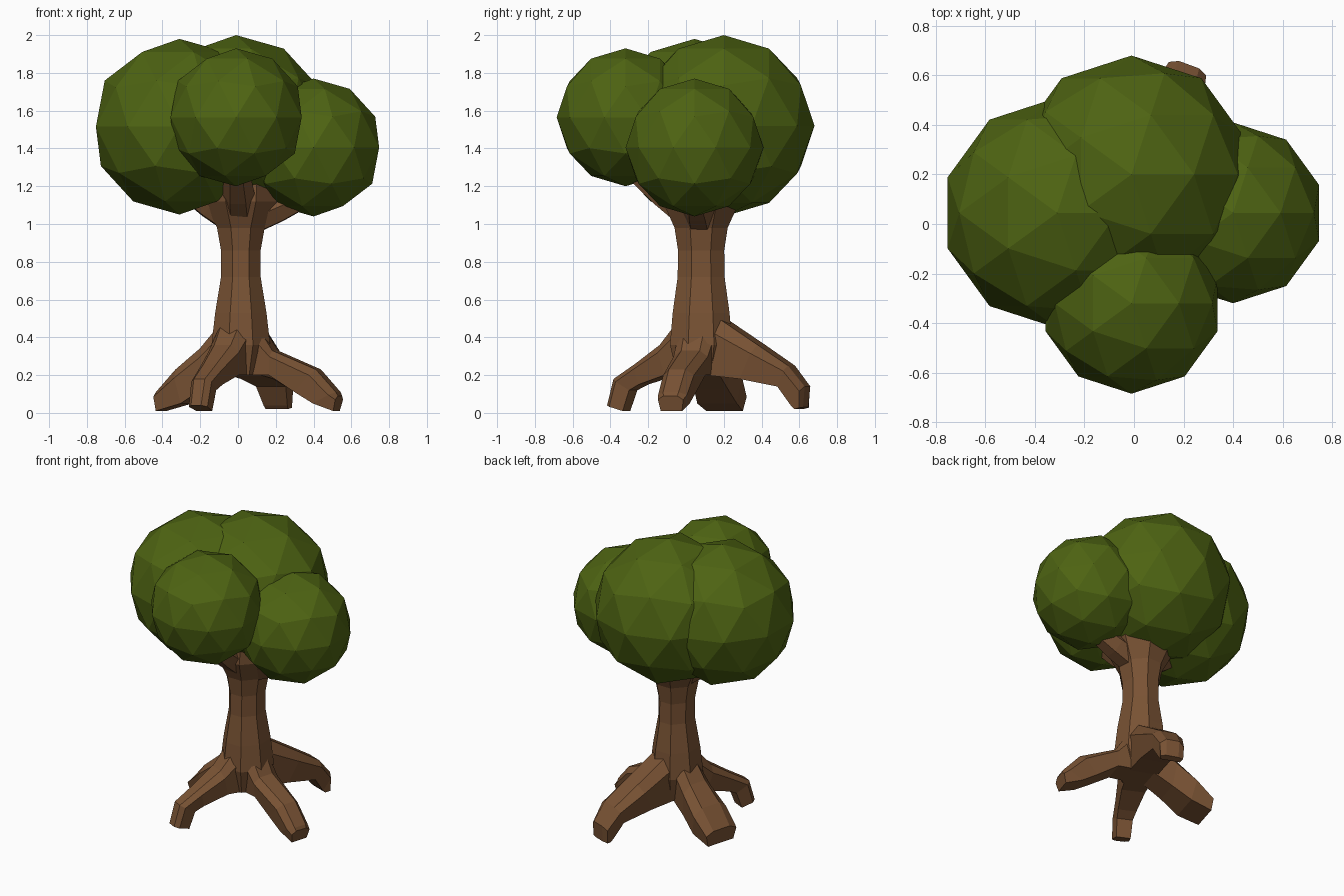
import bpy, bmesh, math
from mathutils import Vector

if "Cube" in bpy.data.objects:
    bpy.data.objects.remove(bpy.data.objects["Cube"])


def material(name, rgb):
    m = bpy.data.materials.new(name)
    m.diffuse_color = (*rgb, 1)
    m.use_nodes = True
    m.node_tree.nodes["Principled BSDF"].inputs["Base Color"].default_value = m.diffuse_color
    return m


bark = material("bark_brown", (0.19, 0.085, 0.034))
leaf = material("leaf_green", (0.075, 0.125, 0.006))

CX, CY = 0.015, 0.08      # trunk axis


def loft(name, rings, mat):
    """Skin a list of equal-length point rings and cap both ends."""
    bm = bmesh.new()
    rows = [[bm.verts.new(p) for p in ring] for ring in rings]
    n = len(rows[0])
    for a, b in zip(rows, rows[1:]):
        for i in range(n):
            j = (i + 1) % n
            bm.faces.new((a[i], a[j], b[j], b[i]))
    bm.faces.new(rows[0][::-1])
    bm.faces.new(rows[-1])
    bmesh.ops.recalc_face_normals(bm, faces=bm.faces)
    me = bpy.data.meshes.new(name)
    bm.to_mesh(me)
    bm.free()
    me.materials.append(mat)
    ob = bpy.data.objects.new(name, me)
    bpy.context.collection.objects.link(ob)
    return ob


# Trunk: octagonal rings (height, x radius, y radius)
trunk = [(0.20, 0.11, 0.13), (0.36, 0.16, 0.17), (0.53, 0.14, 0.155),
         (0.72, 0.108, 0.128), (0.86, 0.108, 0.126), (0.98, 0.13, 0.145),
         (1.12, 0.20, 0.21), (1.24, 0.21, 0.20)]
rings = []
for z, rx, ry in trunk:
    angles = [math.pi / 8 + k * math.pi / 4 for k in range(8)]
    rings.append([(CX + 1.05 * rx * math.cos(a), CY + 1.05 * ry * math.sin(a), z)
                  for a in angles])
loft("trunk", rings, bark)


# Roots: sections (top reach, top z, bottom reach, bottom z, width)
def root(name, tip, sections):
    d = Vector((tip[0] - CX, tip[1] - CY, 0)).normalized()
    side = Vector((-d.y, d.x, 0))
    origin = Vector((CX, CY, 0))
    rings = []
    for rt, zt, rb, zb, w in sections:
        top = origin + d * rt + Vector((0, 0, zt))
        bot = origin + d * rb + Vector((0, 0, zb))
        mid = top.lerp(bot, 0.25)
        rings.append([bot - side * w * 0.42, bot + side * w * 0.42,
                      mid + side * w * 0.5, top + side * w * 0.27,
                      top - side * w * 0.27, mid - side * w * 0.5])
    loft(name, rings, bark)


root("front_root", (-0.20, -0.36),
     [(0.10, 0.50, 0.06, 0.20, 0.20), (0.22, 0.36, 0.18, 0.20, 0.18),
      (0.37, 0.26, 0.34, 0.15, 0.14), (0.50, 0.18, 0.40, 0.12, 0.12),
      (0.54, 0.04, 0.44, 0.01, 0.11)])
root("right_root", (0.53, -0.08),
     [(0.10, 0.47, 0.06, 0.20, 0.20), (0.19, 0.33, 0.18, 0.20, 0.19),
      (0.43, 0.23, 0.32, 0.11, 0.17), (0.54, 0.11, 0.42, 0.05, 0.16),
      (0.55, 0.09, 0.53, 0.01, 0.14)])
root("left_root", (-0.36, 0.19),
     [(0.10, 0.47, 0.06, 0.20, 0.20), (0.21, 0.34, 0.18, 0.13, 0.22),
      (0.34, 0.23, 0.30, 0.05, 0.26), (0.45, 0.11, 0.44, 0.01, 0.24)])
root("back_root", (0.21, 0.61),
     [(0.12, 0.50, 0.06, 0.20, 0.22), (0.34, 0.36, 0.25, 0.18, 0.22),
      (0.51, 0.25, 0.46, 0.14, 0.20), (0.60, 0.14, 0.53, 0.04, 0.16),
      (0.59, 0.03, 0.55, 0.02, 0.15)])

# Leaf clumps (x, y, z, radius), each held by a short branch
clumps = {"left": (-0.31, 0.045, 1.515, 0.465),
          "back": (-0.01, 0.20, 1.52, 0.48),
          "front": (-0.01, -0.32, 1.565, 0.365),
          "right": (0.40, 0.045, 1.405, 0.365)}
for side, (x, y, z, r) in clumps.items():
    bpy.ops.mesh.primitive_ico_sphere_add(subdivisions=2, radius=r, location=(x, y, z))
    ob = bpy.context.object
    ob.name = side + "_leaf_clump"
    ob.data.materials.append(leaf)

    start = Vector((CX, CY, 1.0))
    end = Vector((x, y, z - 0.65 * r))
    d = (end - start).normalized()
    u = Vector((-d.y, d.x, 0)).normalized()
    v = d.cross(u)
    rings = []
    for t, rad in ((0.0, 0.09), (0.5, 0.085), (1.0, 0.06)):
        c = start.lerp(end, t)
        rings.append([c + (u * math.cos(a) + v * math.sin(a)) * rad
                      for a in [k * math.pi / 3 for k in range(6)]])
    loft(side + "_branch", rings, bark)
